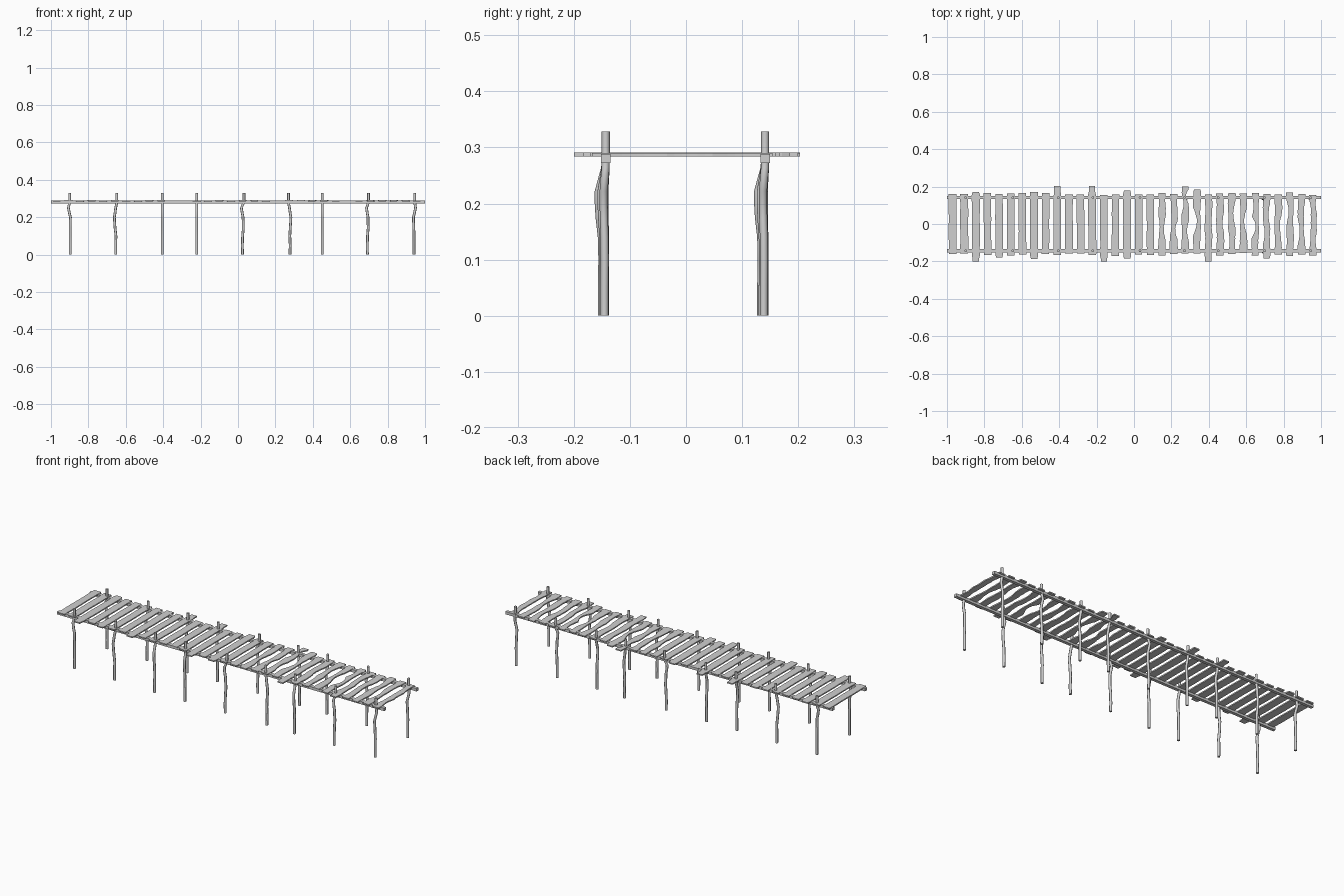
import bpy, bmesh, math, random

random.seed(4)
if "Cube" in bpy.data.objects:
    bpy.data.objects.remove(bpy.data.objects["Cube"], do_unlink=True)

grey = bpy.data.materials.new("weathered_grey")
grey.use_nodes = True
COLOUR = (0.63, 0.63, 0.63, 1)
grey.diffuse_color = COLOUR
grey.node_tree.nodes["Principled BSDF"].inputs["Base Color"].default_value = COLOUR


def finish(bm, name, smooth=False):
    bmesh.ops.recalc_face_normals(bm, faces=bm.faces)
    mesh = bpy.data.meshes.new(name)
    bm.to_mesh(mesh)
    bm.free()
    mesh.materials.append(grey)
    obj = bpy.data.objects.new(name, mesh)
    bpy.context.collection.objects.link(obj)
    if smooth:
        bpy.ops.object.select_all(action='DESELECT')
        obj.select_set(True)
        bpy.context.view_layer.objects.active = obj
        bpy.ops.object.shade_smooth_by_angle(angle=math.radians(50))


def loft(bm, rings):
    """Skin closed rings of points and cap both ends."""
    loops = [[bm.verts.new(p) for p in ring] for ring in rings]
    n = len(loops[0])
    for a, b in zip(loops, loops[1:]):
        for k in range(n):
            bm.faces.new((a[k], a[(k + 1) % n], b[(k + 1) % n], b[k]))
    bm.faces.new(loops[0])
    bm.faces.new(loops[-1])


# Crooked posts: x, then sideways bend at neck, belly and foot, then front bend
POSTS = [
    (-0.9, -0.007, 0.004, 0.003, 0.5), (-0.648, -0.006, -0.013, -0.005, 0.3),
    (-0.405, 0, 0, 0, 1), (-0.22, 0, 0, 0, 0.9),
    (0.032, -0.014, -0.005, -0.008, 0.4), (0.27, 0.005, 0.013, 0.008, 0.2),
    (0.45, 0, 0, 0, 1), (0.698, -0.011, -0.003, -0.006, 0.6),
    (0.945, 0.004, -0.007, -0.004, 0.3)]
SIDES, RADIUS = 8, 0.0072
for row, y in (("front", -0.143), ("back", 0.141)):
    bm = bmesh.new()
    for x, neck, belly, foot, bend in POSTS:
        path = [(0, foot, -0.007), (0.05, foot * 1.1, -0.007), (0.1, foot * 0.9, -0.006),
                (0.14, belly * 0.7, -0.007), (0.175, belly * 0.9, -0.011),
                (0.2, belly, -0.0125), (0.222, (belly + neck) / 2, -0.0125),
                (0.25, neck, -0.005), (0.264, neck * 0.5, -0.001), (0.28, 0, 0),
                (0.328, 0, 0)]
        rings = []
        for z, dx, dy in path:
            rings.append([(x + dx + RADIUS * math.cos(k * math.tau / SIDES),
                           y + dy * bend + RADIUS * math.sin(k * math.tau / SIDES), z)
                          for k in range(SIDES)])
        loft(bm, rings)
    finish(bm, row + "_posts", True)

    # Long beam carrying the planks, slightly uneven along its length
    bm = bmesh.new()
    rings = []
    for k in range(13):
        x = -1 + k / 6
        dz = random.uniform(-0.001, 0.001)
        w = 0.0085
        rings.append([(x, y - w, 0.273 + dz), (x, y + w, 0.273 + dz),
                      (x, y + w, 0.289 + dz), (x, y - w, 0.289 + dz)])
    loft(bm, rings)
    finish(bm, row + "_beam")

# Plank ends that differ from the usual length
BACK_END = {2: 0.172, 7: 0.172, 9: 0.203, 12: 0.203, 15: 0.178, 20: 0.2, 21: 0.185}
FRONT_END = {2: -0.2, 4: -0.178, 7: -0.186, 13: -0.2, 14: -0.172, 15: -0.184,
             22: -0.2, 27: -0.184}
# Bites in worn planks: side, centre y, half length, depth
BITES = {
    18: [(1, -0.02, 0.07, 0.007), (-1, 0, 0.06, 0.006)],
    19: [(-1, 0.04, 0.1, 0.01), (1, -0.03, 0.05, 0.01)],
    20: [(1, 0.15, 0.04, 0.014), (1, -0.04, 0.06, 0.008), (-1, 0.1, 0.05, 0.008)],
    21: [(-1, 0.01, 0.08, 0.018)],
    23: [(1, 0.02, 0.06, 0.006)],
    24: [(-1, -0.08, 0.06, 0.009), (1, 0.05, 0.08, 0.009)],
    25: [(1, 0.02, 0.07, 0.016), (-1, 0.04, 0.06, 0.006)],
    26: [(-1, -0.02, 0.06, 0.022), (-1, 0.1, 0.06, 0.012)],
    27: [(1, 0.04, 0.07, 0.01), (-1, -0.06, 0.06, 0.008)],
    28: [(1, -0.03, 0.1, 0.01)],
    29: [(-1, 0.06, 0.08, 0.009)],
    30: [(1, 0.02, 0.1, 0.009), (-1, -0.05, 0.07, 0.008)],
    31: [(-1, 0.01, 0.12, 0.008), (1, -0.09, 0.05, 0.01), (1, 0.1, 0.05, 0.008)]}
STEPS = 24
bm = bmesh.new()
for i in range(32):
    cx = -0.97 + i * 0.0622
    worn = i > 17
    half = random.uniform(0.0195, 0.0215)
    y0 = FRONT_END.get(i, random.uniform(-0.17, -0.156))
    y1 = BACK_END.get(i, random.uniform(0.154, 0.168))
    skew = random.uniform(-0.001, 0.001)
    phase = random.uniform(0, 6)
    top = 0.2905 + random.uniform(-0.0003, 0.0003)
    rings = []
    for k in range(STEPS + 1):
        y = y0 + (y1 - y0) * k / STEPS
        edge = {}
        for side in (-1, 1):
            w = half + (0.002 if worn else 0.0006) * math.sin(y * 38 + phase * side)
            if worn:
                w -= random.uniform(0, 0.002)
            for s, cy, reach, depth in BITES.get(i, []):
                if s == side and abs(y - cy) < reach:
                    w -= depth * math.cos((y - cy) / reach * math.pi / 2)
            # Overhanging tips are split narrower than the board
            if abs(y) > 0.172:
                w = min(w, 0.017)
            edge[side] = cx + side * w + skew * y / 0.16
        rings.append([(edge[-1], y, top - 0.0065), (edge[1], y, top - 0.0065),
                      (edge[1], y, top), (edge[-1], y, top)])
    loft(bm, rings)
finish(bm, "deck_planks")
